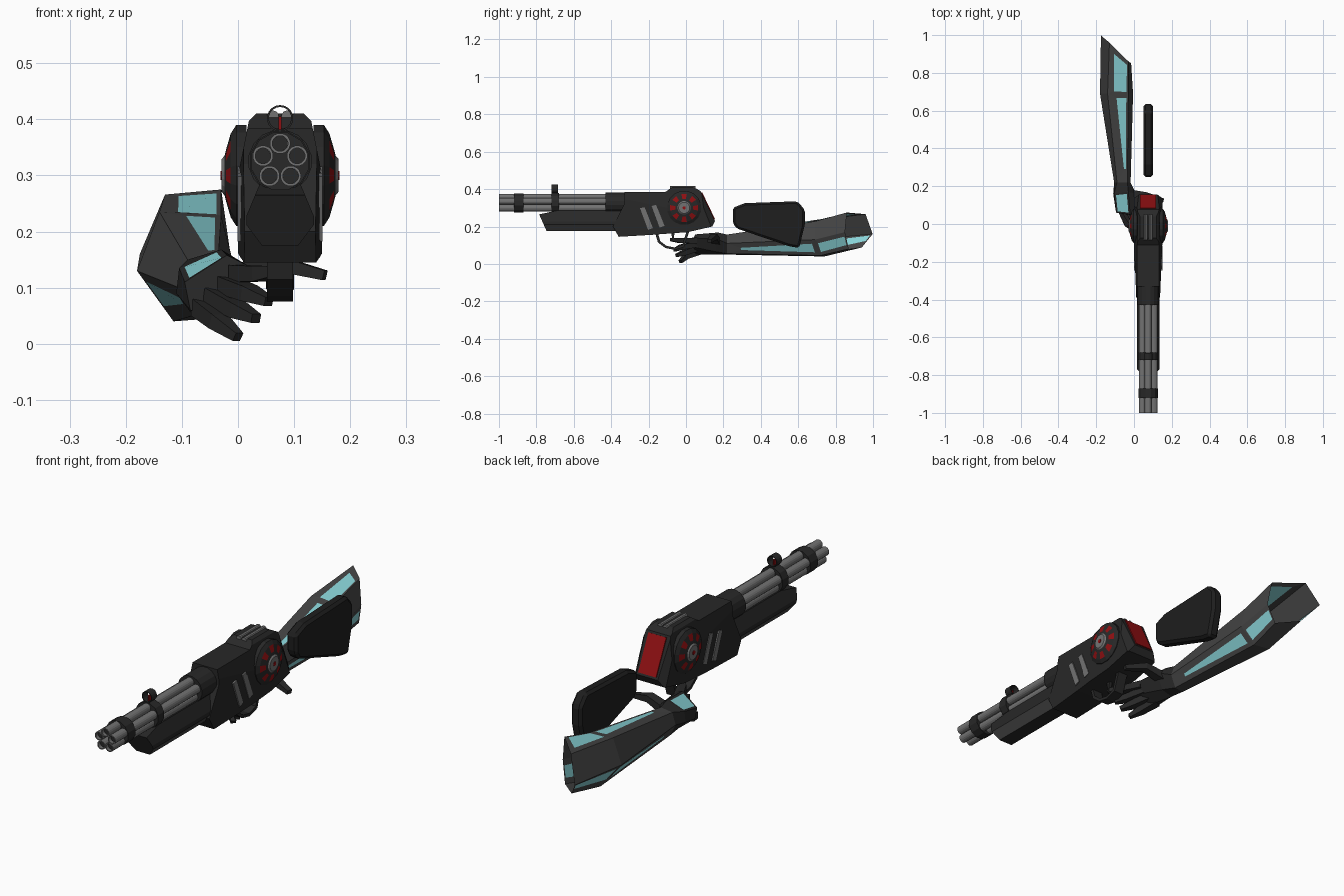
import bpy, bmesh, math
from mathutils import Vector as V

if "Cube" in bpy.data.objects:
    bpy.data.objects.remove(bpy.data.objects["Cube"])

CX = 0.075                      # gun centre plane
BZ = 0.325                      # barrel cluster height


def mat(name, r, g, b):
    m = bpy.data.materials.new(name)
    m.diffuse_color = (r, g, b, 1)
    m.use_nodes = True
    m.node_tree.nodes["Principled BSDF"].inputs["Base Color"].default_value = m.diffuse_color
    return m


BLACK = mat("gun_black", .021, .021, .021)
DARK = mat("stock_black", .013, .013, .013)
GREY = mat("sleeve_grey", .058, .058, .058)
STEEL = mat("steel", .17, .17, .17)
CYAN = mat("cyan_panel", .25, .65, .68)
RED = mat("red", .28, .005, .006)


def finish(name, bm, *mats):
    bmesh.ops.remove_doubles(bm, verts=bm.verts, dist=1e-5)
    bmesh.ops.recalc_face_normals(bm, faces=bm.faces)
    me = bpy.data.meshes.new(name)
    bm.to_mesh(me)
    bm.free()
    for m in mats:
        me.materials.append(m)
    ob = bpy.data.objects.new(name, me)
    bpy.context.collection.objects.link(ob)
    return ob


def prism(name, profile, x0, x1, *mats, cuts=(), rule=None, bevel=0):
    """Extrude a (y, z) profile along x, trim by planes mirrored about CX."""
    bm = bmesh.new()
    a = [bm.verts.new((x0, y, z)) for y, z in profile]
    b = [bm.verts.new((x1, y, z)) for y, z in profile]
    n = len(a)
    bm.faces.new(a)
    bm.faces.new(b[::-1])
    for i in range(n):
        j = (i + 1) % n
        bm.faces.new((a[i], a[j], b[j], b[i]))
    bmesh.ops.recalc_face_normals(bm, faces=bm.faces)
    for co, no in cuts:
        for s in (1, -1):
            c = V((CX + s * (co[0] - CX), co[1], co[2]))
            d = V((s * no[0], no[1], no[2]))
            g = bm.verts[:] + bm.edges[:] + bm.faces[:]
            bmesh.ops.bisect_plane(bm, geom=g, plane_co=c, plane_no=d, clear_outer=True)
            bmesh.ops.holes_fill(bm, edges=[e for e in bm.edges if e.is_boundary], sides=0)
    bmesh.ops.recalc_face_normals(bm, faces=bm.faces)
    if rule:
        for f in bm.faces:
            f.normal_update()
            f.material_index = int(rule(f.normal))
    ob = finish(name, bm, *mats)
    if bevel:
        md = ob.modifiers.new("edge_bevel", 'BEVEL')
        md.width, md.segments = bevel, 1
    return ob


def lathe(name, pts, x, z, seg, *mats, close=False, axis='Y', rule=None):
    """Spin (radius, distance) points around an axis along y or x."""
    bm = bmesh.new()
    rings = []
    for r, d in pts:
        ring = []
        for k in range(seg):
            t = 2 * math.pi * (k + .5) / seg
            p = (x + r * math.cos(t), d, z + r * math.sin(t)) if axis == 'Y' else \
                (d, x + r * math.cos(t), z + r * math.sin(t))
            ring.append(bm.verts.new(p))
        rings.append(ring)
    for i in range(len(pts) if close else len(pts) - 1):
        a, b = rings[i], rings[(i + 1) % len(pts)]
        for k in range(seg):
            f = bm.faces.new((a[k], a[(k + 1) % seg], b[(k + 1) % seg], b[k]))
            if rule:
                f.material_index = rule(i, k)
    if not close:
        for ring, i in ((rings[0], 0), (rings[-1], len(pts) - 1)):
            f = bm.faces.new(ring)
            if rule:
                f.material_index = rule(i, 0)
    return finish(name, bm, *mats)


def loft(name, rings, *mats, caps=(True, True), panels={}):
    """Skin rings; panels[(segment, side)] = v0, v1, u-range start, u-range end."""
    bm = bmesh.new()

    def face(pts, m=0):
        bm.faces.new([bm.verts.new(p) for p in pts]).material_index = m
    for s in range(len(rings) - 1):
        A, B = [[V(p) for p in r] for r in rings[s:s + 2]]
        n = len(A)
        for i in range(n):
            j = (i + 1) % n
            q = [A[i], A[j], B[j], B[i]]
            if (s, i) not in panels:
                face(q)
                continue
            v0, v1, (a, b), (c, d) = panels[(s, i)]

            def at(u, v):
                return A[i].lerp(A[j], u).lerp(B[i].lerp(B[j], u), v)
            p = [at(a, v0), at(b, v0), at(d, v1), at(c, v1)]
            face(p, 1)
            for k in range(4):
                h = (k + 1) % 4
                face([q[k], q[h], p[h], p[k]])
    for r, c in ((rings[0], caps[0]), (rings[-1], caps[1])):
        if c:
            face(r)
    return finish(name, bm, *mats)


# --- five hollow barrels, bands and collar
for k in range(5):
    t = math.pi / 2 + k * 2 * math.pi / 5
    bx, bz = CX + .032 * math.cos(t), BZ + .032 * math.sin(t)
    lathe(f"barrel_{k+1}", [(.014, -.96), (.014, -1), (.0185, -1), (.0185, -.35)],
          bx, bz, 16, STEEL)
    lathe(f"barrel_bore_{k+1}", [(.0139, -.985), (.0139, -.97)], bx, bz, 16, BLACK)
lathe("front_band", [(.053, -.92), (.053, -.87)], CX, BZ, 12, BLACK)
lathe("rear_band", [(.055, -.72), (.055, -.68)], CX, BZ, 12, BLACK)
lathe("barrel_collar", [(.057, -.43), (.057, -.3)], CX, BZ, 16, BLACK)

# --- ring sight with red post
lathe("sight_ring", [(.0235, -.72), (.0235, -.685), (.020, -.685), (.020, -.72)],
      CX, .402, 18, BLACK, close=True)
prism("sight_post", [(-.71, .38), (-.695, .38), (-.695, .405), (-.71, .405)], .0725, .0775, RED)

# --- fore-end under the barrels, grey lower chamfers
prism("fore_end", [(-.785, .265), (-.745, .175), (-.34, .175), (-.34, .285), (-.69, .285)],
      .015, .135, BLACK, GREY,
      cuts=[((.135, 0, .212), (.8, 0, -.6)), ((.135, 0, .228), (.06, 0, .025))],
      rule=lambda n: n.z < -.3 and abs(n.x) > .3)

# --- receiver
prism("receiver", [(-.33, .385), (-.11, .385), (-.075, .41), (.04, .41), (.078, .39),
                   (.155, .23), (.14, .2), (.01, .17), (-.19, .155), (-.36, .145),
                   (-.39, .2), (-.33, .32)], 0, .15, BLACK,
      cuts=[((.15, 0, .30), (.1, 0, .02)), ((.15, -.1, 0), (.29, -.012, 0)),
            ((.128, 0, .4), (1, 0, 1)), ((.138, .13, .25), (1, .75, .3))])
prism("rear_red_panel", [(.080, .381), (.149, .238), (.155, .240), (.086, .384)], .033, .117, RED)
for k, x in enumerate((.062, .088)):
    lathe(f"top_rod_{k+1}", [(.011, -.085), (.011, .05)], x, .405, 10, STEEL)

# --- side vents and rotor discs on both sides
for side, s in (("right", 1), ("left", -1)):
    for k in range(2):
        dy, dz = .062 * k, .012 * k
        prism(f"{side}_vent_{k+1}",
              [(-.246 + dy, .298 + dz), (-.222 + dy, .304 + dz),
               (-.177 + dy, .192 + dz), (-.203 + dy, .182 + dz)],
              CX + s * .06, CX + s * .076, STEEL)
    lathe(f"{side}_rotor", [(.092, CX + s * .06), (.092, CX + s * .078), (.076, CX + s * .088),
                            (.048, CX + s * .096), (.036, CX + s * .099), (.03, CX + s * .104)],
          -.01, .30, 16, BLACK, RED, STEEL, axis='X',
          rule=lambda i, k: 2 if i >= 4 else int(i == 2 and k % 2))
    lathe(f"{side}_rotor_pin", [(.009, CX + s * .1), (.009, CX + s * .106)],
          -.01, .30, 8, RED, axis='X')

# --- trigger guard and trigger
prism("trigger_guard", [(-.165, .165), (-.15, .115), (-.11, .085), (-.06, .075), (-.01, .09),
                        (.02, .18), (.005, .18), (-.02, .102), (-.06, .088), (-.105, .097),
                        (-.138, .122), (-.15, .165)], .052, .098, BLACK)
prism("trigger", [(-.08, .17), (-.06, .17), (-.07, .115)], .068, .082, BLACK)

# --- floating stock plate
prism("stock", [(.25, .30), (.315, .325), (.595, .335), (.635, .29), (.635, .21),
                (.605, .085), (.55, .095), (.27, .19), (.25, .22)], .05, .10, DARK, bevel=.011)

# --- sleeve: open six-sided tube with cyan panels
wrist = [(-.09, .22, .15), (-.035, .22, .157), (-.018, .22, .11),
         (-.04, .22, .055), (-.08, .22, .05), (-.105, .22, .10)]
elbow = [(-.14, .69, .235), (-.03, .69, .228), (-.005, .69, .13),
         (-.05, .72, .045), (-.115, .74, .04), (-.18, .69, .13)]
end = [(-.13, .96, .266), (-.03, .86, .275), (-.015, .85, .17),
       (-.04, .87, .08), (-.12, .94, .088), (-.175, .998, .16)]
loft("sleeve", [wrist, elbow, end], GREY, CYAN, caps=(True, False), panels={
    (0, 0): (.15, .95, (.7, .88), (.42, .9)),
    (0, 2): (.15, .95, (.45, .65), (.25, .8)),
    (0, 4): (.15, .95, (.4, .6), (.3, .8)),
    (1, 0): (.05, .86, (.3, .92), (.25, .92)),
    (1, 2): (.05, .95, (.25, .8), (.25, .75)),
    (1, 4): (.05, .97, (.35, .85), (.5, .9))})

# --- gloved hand
back = [(-.105, .16, .135), (-.03, .17, .168), (.01, .16, .135),
        (-.02, .16, .065), (-.07, .16, .05), (-.11, .16, .09)]
knuckles = [(-.095, .06, .11), (-.02, .05, .158), (.02, .04, .138),
            (0, .04, .09), (-.045, .05, .05), (-.085, .06, .06)]
loft("palm", [wrist, back, knuckles], BLACK, CYAN,
     panels={(1, 0): (.08, .92, (.12, .88), (.12, .88))})


def finger(name, pts, radii):
    rings = []
    for k, p in enumerate(pts):
        p = V(p)
        d = (V(pts[min(k + 1, len(pts) - 1)]) - V(pts[max(k - 1, 0)])).normalized()
        a = d.cross(V((0, 0, 1))).normalized()
        b = d.cross(a)
        r = radii[k]
        rings.append([p + a * r + b * r * .8, p - a * r + b * r * .8,
                      p - a * r - b * r * .8, p + a * r - b * r * .8])
    loft(name, rings, BLACK)


R = (.019, .017, .010)
finger("little_finger", [(-.065, .07, .065), (-.035, .0, .04), (0, -.03, .012)], R)
finger("ring_finger", [(-.045, .065, .085), (0, -.01, .06), (.032, -.05, .045)], R)
finger("middle_finger", [(-.02, .06, .105), (.02, -.025, .09), (.055, -.06, .075)], R)
finger("index_finger", [(0, .05, .125), (.04, -.03, .125), (.075, -.08, .13)], R)
finger("thumb", [(-.02, .16, .12), (.065, .15, .145), (.155, .125, .122)], (.022, .018, .011))
